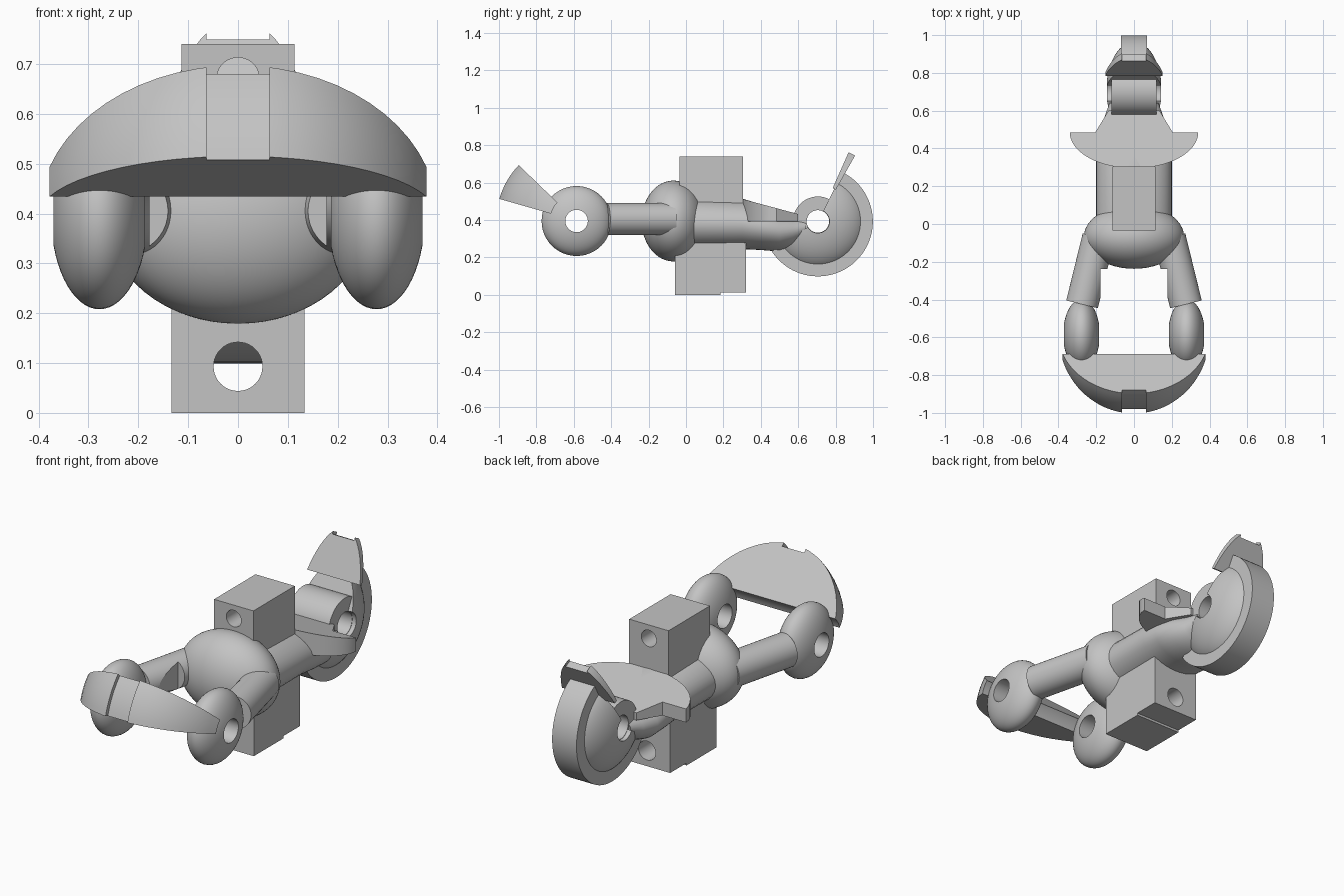
import bpy, bmesh, math
from math import sin, cos, pi, radians, sqrt
from mathutils import Vector

cube = bpy.data.objects.get("Cube")
if cube:
    bpy.data.objects.remove(cube, do_unlink=True)

grey = bpy.data.materials.new("plain_grey")
grey.use_nodes = True
colour = (0.55, 0.55, 0.55, 1)
grey.diffuse_color = colour
grey.node_tree.nodes["Principled BSDF"].inputs["Base Color"].default_value = colour


def finish(name, bm, smooth=True):
    bmesh.ops.recalc_face_normals(bm, faces=bm.faces[:])
    mesh = bpy.data.meshes.new(name)
    bm.to_mesh(mesh)
    bm.free()
    mesh.materials.append(grey)
    obj = bpy.data.objects.new(name, mesh)
    bpy.context.collection.objects.link(obj)
    if smooth:
        bpy.ops.object.select_all(action='DESELECT')
        obj.select_set(True)
        bpy.context.view_layer.objects.active = obj
        bpy.ops.object.shade_smooth_by_angle(angle=radians(32))
    return obj


def skin(name, rings, closed=False, smooth=True):
    """Join closed rings of points into a solid."""
    bm = bmesh.new()
    loops = [[bm.verts.new(p) for p in ring] for ring in rings]
    pairs = list(zip(loops, loops[1:])) + ([(loops[-1], loops[0])] if closed else [])
    for a, b in pairs:
        n = len(a)
        for i in range(n):
            j = (i + 1) % n
            bm.faces.new((a[i], a[j], b[j], b[i]))
    if not closed:
        bm.faces.new(loops[0])
        bm.faces.new(loops[-1])
    return finish(name, bm, smooth)


def spin_x(name, profile, centre, start=0, end=360, steps=48):
    """Turn an (x, radius) profile about a sideways axle."""
    cx, cy, cz = centre
    full = end - start == 360
    rings = []
    for k in range(steps if full else steps + 1):
        a = radians(start + (end - start) * k / steps)
        rings.append([(cx + x, cy + r * cos(a), cz + r * sin(a)) for x, r in profile])
    return skin(name, rings, full)


def lens(half_width, radius, inner, n=24):
    """Half ellipse profile closed by a straight bore."""
    a0 = math.asin(inner / radius)
    angles = [a0 + (pi - 2 * a0) * i / n for i in range(n + 1)]
    return [(half_width * cos(a), radius * sin(a)) for a in angles]


def notched(half_width, radius, inner, notch, depth):
    """Lens profile with a shallow square notch in its rim."""
    rim = radius * sqrt(1 - (notch / half_width) ** 2)
    pts = lens(half_width, radius, inner)
    right = [p for p in pts if p[0] > notch + 0.005]
    left = [p for p in pts if p[0] < -notch - 0.005]
    gap = [(notch, rim), (notch, rim - depth), (-notch, rim - depth), (-notch, rim)]
    return right + gap + left


def box(name, low, high):
    x0, y0, z0 = low
    x1, y1, z1 = high
    return skin(name, [[(x0, y0, z), (x1, y0, z), (x1, y1, z), (x0, y1, z)]
                       for z in (z0, z1)], smooth=False)


def rod(name, a, b, radius, sides=40):
    a, b = Vector(a), Vector(b)
    turn = (b - a).to_track_quat('Z', 'Y')
    rings = [[p + turn @ Vector((radius * cos(2 * pi * i / sides),
                                 radius * sin(2 * pi * i / sides), 0))
              for i in range(sides)] for p in (a, b)]
    return skin(name, rings)


def cut(obj, cutter):
    mod = obj.modifiers.new("cut", 'BOOLEAN')
    mod.operation = 'DIFFERENCE'
    mod.solver = 'EXACT'
    mod.object = cutter
    cutter.hide_render = True
    bpy.ops.object.select_all(action='DESELECT')
    obj.select_set(True)
    bpy.context.view_layer.objects.active = obj
    bpy.ops.object.modifier_apply(modifier=mod.name)
    bpy.data.objects.remove(cutter, do_unlink=True)


AXLE_Y, AXLE_Z = -0.585, 0.395
REAR = (0, 0.705, 0.393)

# Front wheels and arms
for side, label in ((1, "left"), (-1, "right")):
    spin_x("front_wheel_" + label, lens(0.097, 0.187, 0.06), (side * 0.278, AXLE_Y, AXLE_Z))
    arm = rod("front_arm_" + label, (side * 0.188, -0.07, 0.405),
              (side * 0.275, -0.425, 0.405), 0.086)
    cut(arm, box("arm_cutter", (-0.178, -0.7, 0.2), (0.178, -0.237, 0.6)))

# Front fender, a wedge around the front axle
spin_x("front_fender", notched(0.4, 0.435, 0.142, 0.063, 0.02),
       (0, AXLE_Y, AXLE_Z), 136, 164, 8)

# Central body
bm = bmesh.new()
bmesh.ops.create_uvsphere(bm, u_segments=48, v_segments=32, radius=1)
bmesh.ops.scale(bm, vec=(0.265, 0.17, 0.216), verts=bm.verts[:])
bmesh.ops.translate(bm, vec=(0, -0.067, 0.395), verts=bm.verts[:])
finish("body", bm)

# Rear tube, narrowing towards the rear axle
sections = [(-0.02, 0.2, 0.24, 0.525), (0.3, 0.2, 0.245, 0.515), (0.4, 0.2, 0.24, 0.485),
            (0.5, 0.19, 0.232, 0.455), (0.57, 0.155, 0.25, 0.436), (0.64, 0.13, 0.3, 0.42)]
rings = []
for y, rx, low, high in sections:
    mid, rz = (low + high) / 2, (high - low) / 2
    rings.append([(rx * cos(2 * pi * i / 40), y, mid + rz * sin(2 * pi * i / 40))
                  for i in range(40)])
skin("rear_tube", rings)

# Seat with swept wings and sloping top
outline = [(0.34 * cos(pi + pi * i / 24), 0.485 + 0.19 * sin(pi + pi * i / 24))
           for i in range(25)]
outline += [(0.205, 0.485), (0.135, 0.6), (-0.135, 0.6), (-0.205, 0.485)]
skin("seat", [[(x, y, 0.393) for x, y in outline],
              [(x, y, 0.513 - 0.27 * (y - 0.3)) for x, y in outline]])

# Upper block with a bore
upper = box("upper_block", (-0.113, -0.035, 0.48), (0.113, 0.305, 0.74))
cut(upper, rod("bore", (0, -0.2, 0.67), (0, 0.5, 0.67), 0.043))

# Lower block with a bore and a shallow step underneath
lower = box("lower_block", (-0.133, -0.06, 0), (0.133, 0.32, 0.3))
cut(lower, rod("bore", (0, -0.2, 0.093), (0, 0.5, 0.093), 0.049))
cut(lower, box("step_cutter", (-0.3, 0.185, -0.1), (0.3, 0.5, 0.012)))

# Rear wheel: hub, dished disc and tyre
spin_x("rear_hub", [(0.12, 0.06), (0.12, 0.133), (-0.12, 0.133), (-0.12, 0.06)], REAR)
spin_x("rear_disc", lens(0.147, 0.26, 0.062), REAR, -150, 63)
spin_x("rear_tyre", [(0.07, 0.2), (0.07, 0.294), (-0.07, 0.294), (-0.07, 0.2)],
       REAR, -147, 63)

# Rear fender, a thin wedge above the rear wheel
spin_x("rear_fender", notched(0.17, 0.435, 0.195, 0.063, 0.014), REAR, 60.5, 66, 2)
